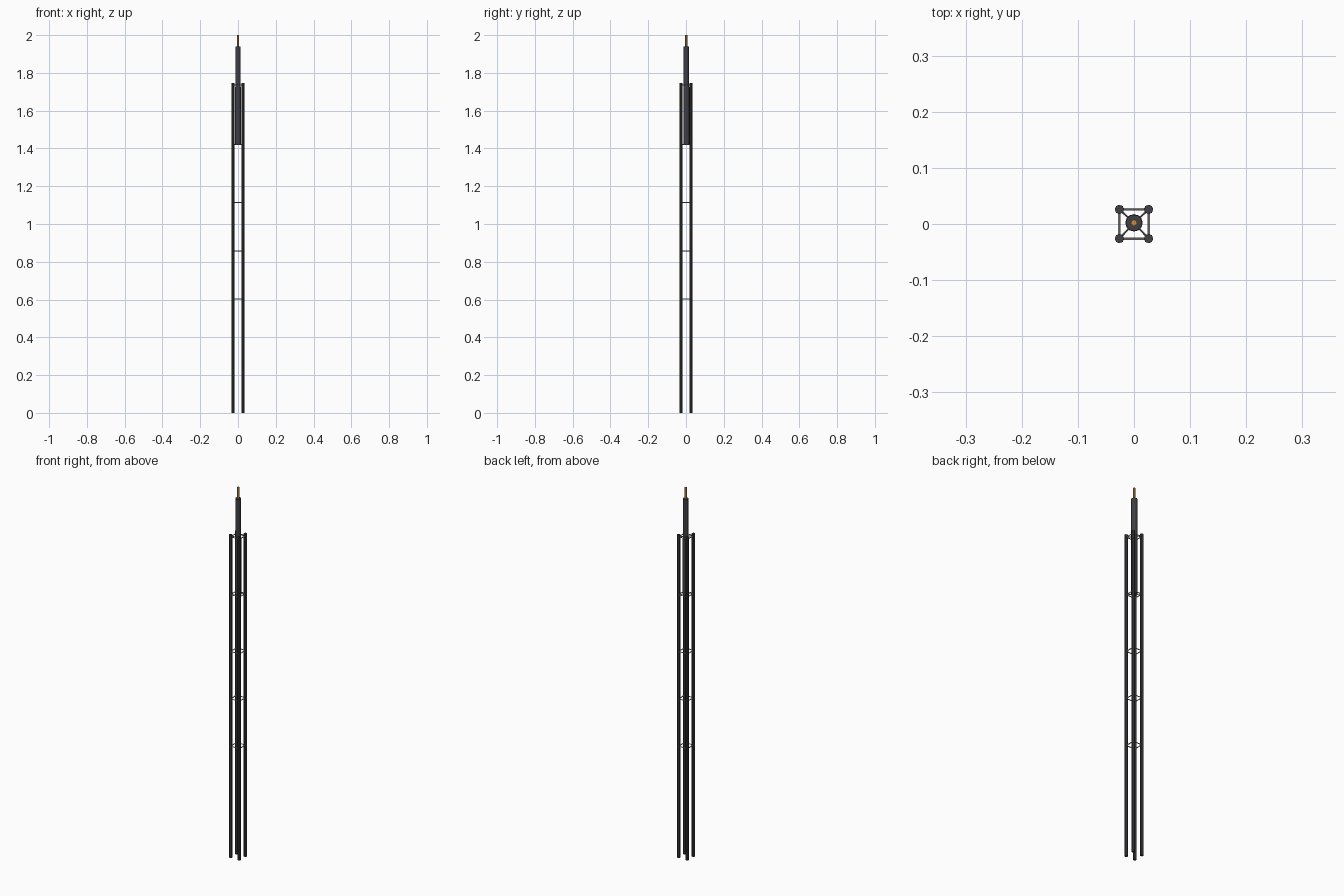
import bpy, math
from mathutils import Vector

if "Cube" in bpy.data.objects:
    bpy.data.objects.remove(bpy.data.objects["Cube"])


def material(name, rgb):
    m = bpy.data.materials.new(name)
    m.diffuse_color = (*rgb, 1)
    m.use_nodes = True
    m.node_tree.nodes["Principled BSDF"].inputs["Base Color"].default_value = m.diffuse_color
    return m


DARK = material("dark grey", (0.05, 0.05, 0.055))
STEEL = material("steel grey", (0.45, 0.44, 0.42))
MID = material("mid grey", (0.16, 0.16, 0.16))
COPPER = material("copper", (0.6, 0.27, 0.06))


def rod(name, a, b, radius, mat, sides=8):
    """Straight faceted rod from a to b."""
    a, b = Vector(a), Vector(b)
    d = b - a
    bpy.ops.mesh.primitive_cylinder_add(vertices=sides, radius=radius, depth=d.length,
                                        location=(a + b) / 2,
                                        rotation=d.to_track_quat('Z', 'Y').to_euler())
    o = bpy.context.object
    o.name = name
    o.data.materials.append(mat)
    return o


S = 0.026          # half spacing of the legs
CY = 0.002         # the central mast sits slightly behind centre
corners = [(-S, -S), (S, -S), (S, S), (-S, S)]

# four upright legs
for x, y in corners:
    rod("leg", (x, y, 0), (x, y, 1.747), 0.0083, DARK)

# square brace frames, with spokes to the mast
for z in (0.602, 0.858, 1.114, 1.422, 1.735):
    for i in range(4):
        a, b = corners[i], corners[(i + 1) % 4]
        rod("frame_brace", (*a, z), (*b, z), 0.0025, STEEL, 6)
    if z > 1.4:
        for x, y in corners:
            rod("mast_spoke", (x, y, z), (0, CY, z), 0.002, MID, 6)

# central mast and tip
rod("mast_sleeve", (0, CY, 1.42), (0, CY, 1.725), 0.0155, DARK, 12)
rod("mast", (0, CY, 1.42), (0, CY, 1.94), 0.0145, DARK, 12)
rod("mast_tip", (0, CY, 1.93), (0, CY, 2.0), 0.006, COPPER, 6)
